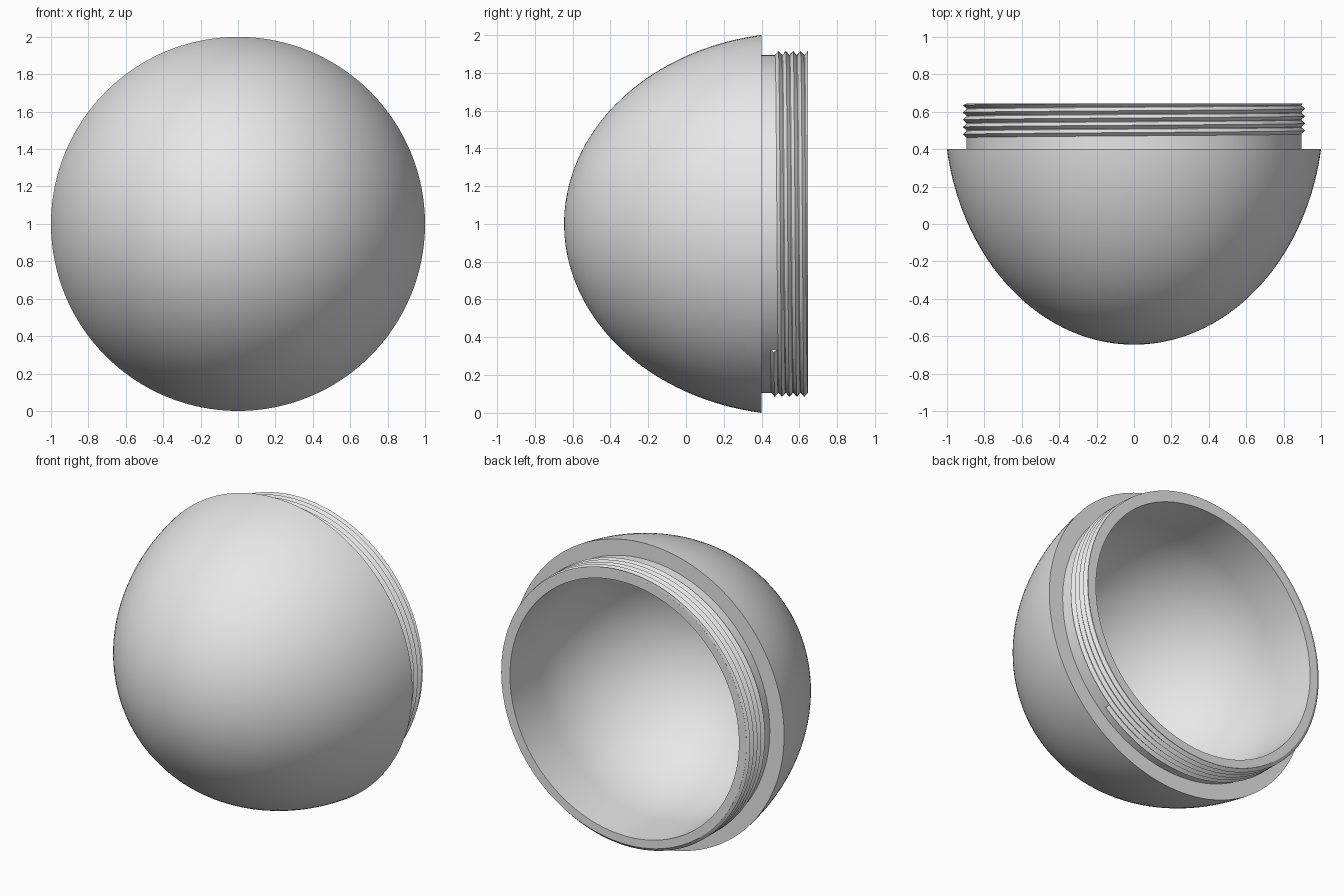
import bpy, bmesh, math
from mathutils import Vector, Matrix

cube = bpy.data.objects.get("Cube")
if cube:
    bpy.data.objects.remove(cube, do_unlink=True)

grey = bpy.data.materials.new("plain grey")
grey.use_nodes = True
colour = (0.8, 0.8, 0.8, 1)
grey.diffuse_color = colour
grey.node_tree.nodes["Principled BSDF"].inputs["Base Color"].default_value = colour

RIM_Y, MOUTH_Y = 0.4, 0.645
NECK_R, BORE_R = 0.895, 0.84
CENTRE = Vector((0, 0, 1))


def finish(name, bm, angle):
    bmesh.ops.recalc_face_normals(bm, faces=bm.faces)
    mesh = bpy.data.meshes.new(name)
    bm.to_mesh(mesh)
    bm.free()
    mesh.materials.append(grey)
    obj = bpy.data.objects.new(name, mesh)
    bpy.context.collection.objects.link(obj)
    bpy.ops.object.select_all(action="DESELECT")
    obj.select_set(True)
    bpy.context.view_layer.objects.active = obj
    bpy.ops.object.shade_smooth_by_angle(angle=math.radians(angle))
    return obj


def dome(centre_y, depth, radius, end_y, steps=40):
    """Elliptical profile (radius, y) from the tip to end_y."""
    last = math.acos((centre_y - end_y) / depth)
    return [(radius * math.sin(last * i / steps),
             centre_y - depth * math.cos(last * i / steps))
            for i in range(steps + 1)]


# Hollow bowl with stepped neck, turned around the y axis
outer = dome(0.6, 1.245, 1.0131, RIM_Y)
inner = dome(0.35, 0.9, BORE_R, 0.35)
profile = outer + [(NECK_R, RIM_Y), (NECK_R, MOUTH_Y), (BORE_R, MOUTH_Y)] + inner[::-1]
bm = bmesh.new()
verts = [bm.verts.new((r, y, 1)) for r, y in profile]
edges = [bm.edges.new(pair) for pair in zip(verts, verts[1:])]
bmesh.ops.spin(bm, geom=verts + edges, cent=CENTRE, axis=(0, 1, 0),
               angle=math.tau, steps=128, use_merge=True)
bmesh.ops.remove_doubles(bm, verts=bm.verts, dist=0.0001)
finish("bowl_with_neck", bm, 30)

# Helical screw thread with a triangular section, trimmed flush at the mouth
PITCH, START_Y, START_ANGLE = 0.039, 0.465, -48
ROOT_R, HEIGHT, PER_TURN = 0.893, 0.022, 128
half = PITCH / 2
turns = (MOUTH_Y + half - START_Y) / PITCH
bm = bmesh.new()
previous = None
for i in range(int(turns * PER_TURN)):
    y = START_Y + PITCH * i / PER_TURN
    excess = max(0, y - MOUTH_Y)
    crest = ROOT_R + HEIGHT * (1 - excess / half)
    turn = Matrix.Rotation(math.radians(START_ANGLE) - math.tau * i / PER_TURN, 3, "Y")
    ring = []
    for r, py in ((ROOT_R, y - half), (crest, y), (ROOT_R, y + half)):
        a = math.radians(START_ANGLE) - math.tau * i / PER_TURN
        ring.append(bm.verts.new((r * math.cos(a), min(py, MOUTH_Y), 1 + r * math.sin(a))))
    if previous:
        for k in range(3):
            n = (k + 1) % 3
            bm.faces.new((previous[k], previous[n], ring[n], ring[k]))
    else:
        bm.faces.new(ring)
    previous = ring
bm.faces.new(previous)
finish("screw_thread", bm, 30)
